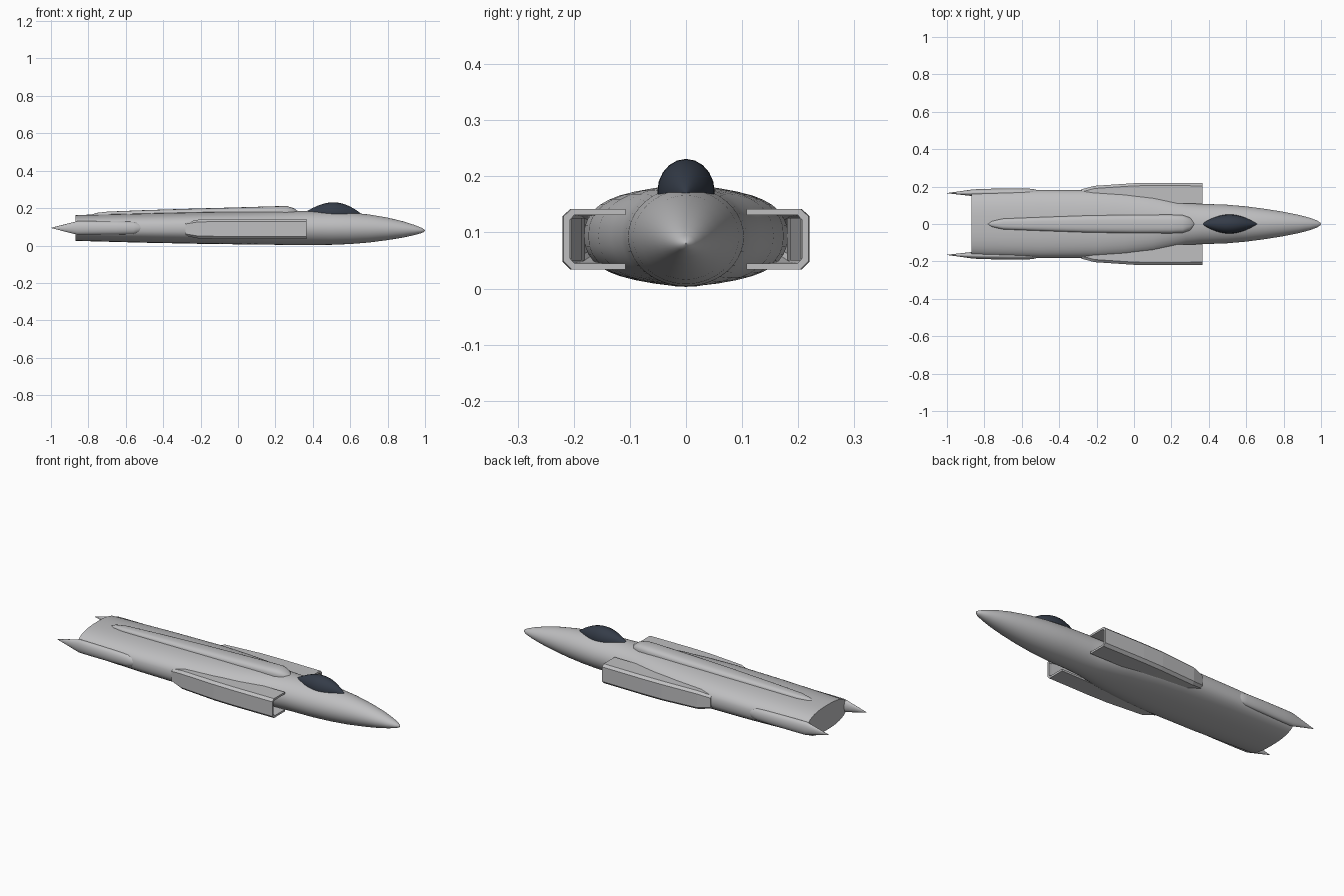
import bpy, bmesh, math

cube = bpy.data.objects.get("Cube")
if cube:
    bpy.data.objects.remove(cube)


def material(name, colour):
    mat = bpy.data.materials.new(name)
    mat.use_nodes = True
    mat.diffuse_color = colour
    bsdf = mat.node_tree.nodes["Principled BSDF"]
    bsdf.inputs["Base Color"].default_value = colour
    bsdf.inputs["Roughness"].default_value = 0.6
    return mat


GREY = material("hull grey", (0.52, 0.52, 0.53, 1))
GLASS = material("canopy dark blue", (0.035, 0.045, 0.065, 1))


def signed_power(v, p):
    return math.copysign(abs(v) ** p, v)


def oval(x, cy, cz, hw, hz, n=2.0, count=32):
    """Superellipse ring in the plane of constant x."""
    ring = []
    for i in range(count):
        a = math.tau * i / count
        ring.append((x, cy + hw * signed_power(math.cos(a), 2 / n),
                     cz + hz * signed_power(math.sin(a), 2 / n)))
    return ring


def loft(name, rings, mat, smooth=35):
    """Skin closed rings together and cap both ends."""
    bm = bmesh.new()
    loops = [[bm.verts.new(p) for p in ring] for ring in rings]
    count = len(loops[0])
    for a, b in zip(loops, loops[1:]):
        for i in range(count):
            j = (i + 1) % count
            bm.faces.new((a[i], a[j], b[j], b[i]))
    bm.faces.new(loops[0])
    bm.faces.new(loops[-1])
    bmesh.ops.remove_doubles(bm, verts=bm.verts, dist=1e-5)
    bmesh.ops.recalc_face_normals(bm, faces=bm.faces)
    mesh = bpy.data.meshes.new(name)
    bm.to_mesh(mesh)
    bm.free()
    mesh.materials.append(mat)
    obj = bpy.data.objects.new(name, mesh)
    bpy.context.collection.objects.link(obj)
    bpy.ops.object.select_all(action='DESELECT')
    obj.select_set(True)
    bpy.context.view_layer.objects.active = obj
    if smooth:
        bpy.ops.object.shade_smooth_by_angle(angle=math.radians(smooth))
    return obj


# Fuselage: x, half width, bottom, top, squareness
hull = [(-0.87, 0.173, 0.025, 0.163, 2.5), (-0.5, 0.182, 0.015, 0.172, 2.5),
        (-0.2, 0.181, 0.009, 0.179, 2.5), (-0.05, 0.174, 0.007, 0.181, 2.4),
        (0.1, 0.156, 0.005, 0.183, 2.3), (0.2, 0.134, 0.004, 0.184, 2.2),
        (0.28, 0.115, 0.003, 0.184, 2.1), (0.36, 0.108, 0.003, 0.184, 2),
        (0.5, 0.103, 0.004, 0.181, 2), (0.6, 0.094, 0.008, 0.176, 2),
        (0.7, 0.081, 0.016, 0.166, 2), (0.8, 0.065, 0.029, 0.149, 2),
        (0.88, 0.049, 0.042, 0.13, 2), (0.94, 0.033, 0.055, 0.111, 2),
        (0.98, 0.018, 0.066, 0.095, 2), (0.995, 0.008, 0.073, 0.087, 2),
        (1.0, 0.001, 0.079, 0.081, 2)]
loft("fuselage", [oval(x, 0, (b + t) / 2, w, (t - b) / 2, n, 40)
                  for x, w, b, t, n in hull], GREY)

# Dorsal spine: x, half width, top
spine = [(-0.78, 0.002, 0.166), (-0.76, 0.016, 0.174), (-0.7, 0.029, 0.181),
         (-0.5, 0.037, 0.189), (-0.25, 0.046, 0.197), (0.0, 0.05, 0.204),
         (0.2, 0.05, 0.21), (0.26, 0.048, 0.211), (0.3, 0.035, 0.199),
         (0.32, 0.012, 0.184)]
loft("dorsal_spine", [oval(x, 0, (t + 0.14) / 2, w, (t - 0.14) / 2, 2.8, 24)
                      for x, w, t in spine], GREY)

# Canopy: a pointed, lens-shaped bubble
canopy = []
for i in range(17):
    u = i / 16
    x = 0.36 + 0.3 * u
    s = math.sin(math.pi * u) ** 0.9
    base = 0.178 - 0.01 * u
    canopy.append(oval(x, 0, base, max(0.051 * s, 0.0005),
                       max((0.231 - base) * s, 0.0005), 2, 20))
loft("canopy", canopy, GLASS)

# Open intake duct: C-shaped wall section, outer skin then inner skin
outer = [(0.11, 0.142), (0.206, 0.142), (0.22, 0.129),
         (0.22, 0.048), (0.206, 0.034), (0.11, 0.034)]
inner = [(0.11, 0.045), (0.201, 0.045), (0.209, 0.054),
         (0.209, 0.122), (0.201, 0.131), (0.11, 0.131)]
MID = 0.088


def duct_ring(x, shift, tall, side):
    return [(x, side * (y + shift), MID + (z - MID) * tall)
            for y, z in outer + inner]


def pod_ring(x, cy, hw, hz, side):
    return oval(x, side * cy, 0.094, hw, hz, 2, 20)


# Tail pods taper to a rear spike: x, centre y, half width, half height
pod = [(-1.0, 0.165, 0.0005, 0.0005), (-0.86, 0.167, 0.018, 0.036),
       (-0.8, 0.168, 0.02, 0.036), (-0.65, 0.169, 0.021, 0.035),
       (-0.56, 0.169, 0.02, 0.033), (-0.53, 0.167, 0.018, 0.026),
       (-0.515, 0.165, 0.014, 0.012)]

for side, label in ((1, "left"), (-1, "right")):
    loft(label + "_intake",
         [duct_ring(-0.28, -0.034, 0.66, side), duct_ring(-0.21, -0.016, 0.94, side),
          duct_ring(0.0, -0.002, 1, side), duct_ring(0.12, 0, 1, side),
          duct_ring(0.365, -0.002, 1, side)], GREY, 0)
    loft(label + "_tail_pod", [pod_ring(*p, side) for p in pod], GREY)
    # Inner splitter wall narrowing the duct toward the rear
    loft(label + "_duct_liner",
         [[(x, side * y, z) for y, z in ((a, 0.05), (0.208, 0.05),
                                         (0.208, 0.126), (a, 0.126))]
          for x, a in ((-0.15, 0.18), (0.1, 0.185), (0.35, 0.205))], GREY, 0)
